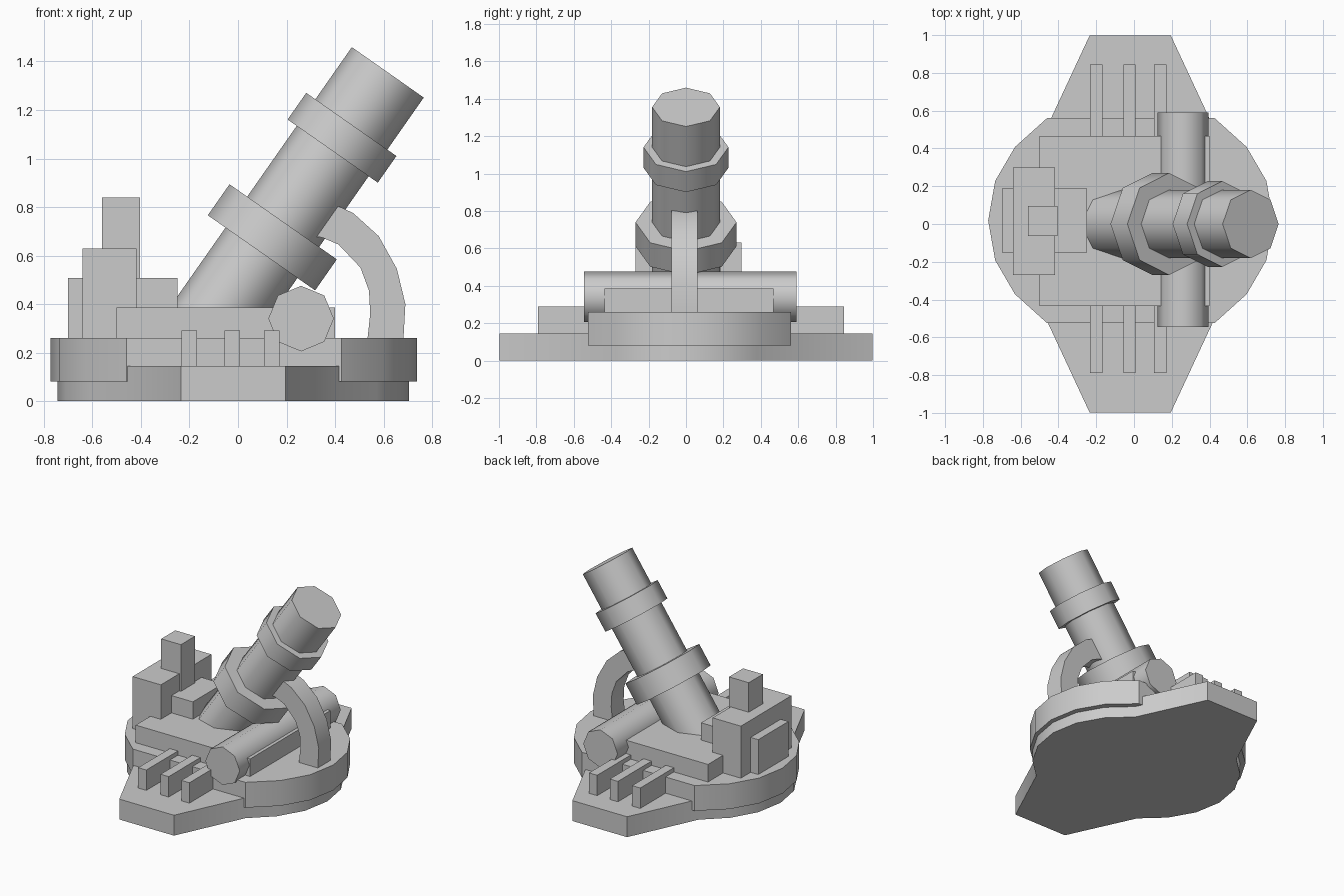
import bpy, bmesh, math
from mathutils import Vector, Matrix

if "Cube" in bpy.data.objects:
    bpy.data.objects.remove(bpy.data.objects["Cube"])


def finish(name, bm, smooth=None):
    bmesh.ops.recalc_face_normals(bm, faces=bm.faces)
    me = bpy.data.meshes.new(name)
    bm.to_mesh(me)
    bm.free()
    ob = bpy.data.objects.new(name, me)
    bpy.context.collection.objects.link(ob)
    if smooth:
        bpy.ops.object.select_all(action='DESELECT')
        ob.select_set(True)
        bpy.context.view_layer.objects.active = ob
        bpy.ops.object.shade_smooth_by_angle(angle=math.radians(smooth))
    return ob


def box(name, x0, x1, y0, y1, z0, z1):
    bm = bmesh.new()
    bmesh.ops.create_cube(bm, size=1)
    bmesh.ops.scale(bm, vec=(x1 - x0, y1 - y0, z1 - z0), verts=bm.verts)
    bmesh.ops.translate(bm, vec=((x0 + x1) / 2, (y0 + y1) / 2, (z0 + z1) / 2), verts=bm.verts)
    return finish(name, bm)


def prism(name, points, offset, smooth=None):
    bm = bmesh.new()
    face = bm.faces.new([bm.verts.new(p) for p in points])
    ext = bmesh.ops.extrude_face_region(bm, geom=[face], use_keep_orig=True)
    verts = [g for g in ext["geom"] if isinstance(g, bmesh.types.BMVert)]
    bmesh.ops.translate(bm, vec=offset, verts=verts)
    return finish(name, bm, smooth)


def rod(name, a, b, radius):
    """Eight-sided cylinder from a to b."""
    a, b = Vector(a), Vector(b)
    d = b - a
    bm = bmesh.new()
    bmesh.ops.create_cone(bm, cap_ends=True, segments=8, radius1=radius, radius2=radius, depth=d.length)
    rot = Vector((0, 0, 1)).rotation_difference(d.normalized()).to_matrix().to_4x4()
    bmesh.ops.transform(bm, matrix=Matrix.Translation((a + b) / 2) @ rot, verts=bm.verts)
    return finish(name, bm, 50)


def outline(quarter, cx, cy, z):
    """Mirror a quarter outline (right tip to back) about both axes."""
    back = quarter + [(-x, y) for x, y in reversed(quarter)]
    loop = back + [(x, -y) for x, y in reversed(back) if abs(y) > 1e-6]
    return [(cx + x, cy + y, z) for x, y in loop]


# Base plate with side wings
base = [(0.725, 0), (0.69, 0.2), (0.59, 0.375), (0.44, 0.515), (0.215, 0.998)]
prism("base_plate", outline(base, -0.02, 0, 0), (0, 0, 0.145), 30)

# Turntable
table = [(0.755, 0), (0.718, 0.21), (0.613, 0.39), (0.443, 0.543)]
prism("turntable", outline(table, -0.017, 0.018, 0.08), (0, 0, 0.18), 30)

# Deck and machinery boxes
box("deck", -0.5, 0.4, -0.435, 0.467, 0.2, 0.385)
box("rear_cabin", -0.64, -0.418, -0.27, 0.298, 0.2, 0.63)
box("chimney", -0.56, -0.405, -0.063, 0.095, 0.5, 0.84)
box("engine_block", -0.7, -0.25, -0.15, 0.188, 0.2, 0.508)

# Wing ribs run under the turntable and deck
for i, x in enumerate((-0.2, -0.024, 0.139)):
    box(f"wing_rib_{i + 1}", x - 0.032, x + 0.032, -0.79, 0.845, 0.1, 0.29)

# Cross cylinder
rod("cross_cylinder", (0.26, -0.545, 0.34), (0.26, 0.59, 0.34), 0.135)

# Tilted barrel with two collars
tilt = math.radians(35)
axis = Vector((math.sin(tilt), 0, math.cos(tilt)))
top = Vector((0.6175, 0, 1.355))
for name, start, end, radius in (("barrel", 0, 1.36, 0.181),
                                 ("upper_collar", 0.262, 0.396, 0.227),
                                 ("lower_collar", 0.752, 0.908, 0.27)):
    rod(name, top - axis * end, top - axis * start, radius)

# Curved support behind the barrel
arch = [(0.34, 0.82), (0.415, 0.803), (0.475, 0.775), (0.58, 0.68), (0.655, 0.545), (0.69, 0.4), (0.68, 0.22),
        (0.53, 0.22), (0.545, 0.36), (0.54, 0.455), (0.505, 0.55), (0.415, 0.645), (0.345, 0.675), (0.29, 0.68)]
arch[0] = (0.36, 0.8)
prism("barrel_support", [(x, -0.078, z) for x, z in arch], (0, 0.14, 0), 20)
